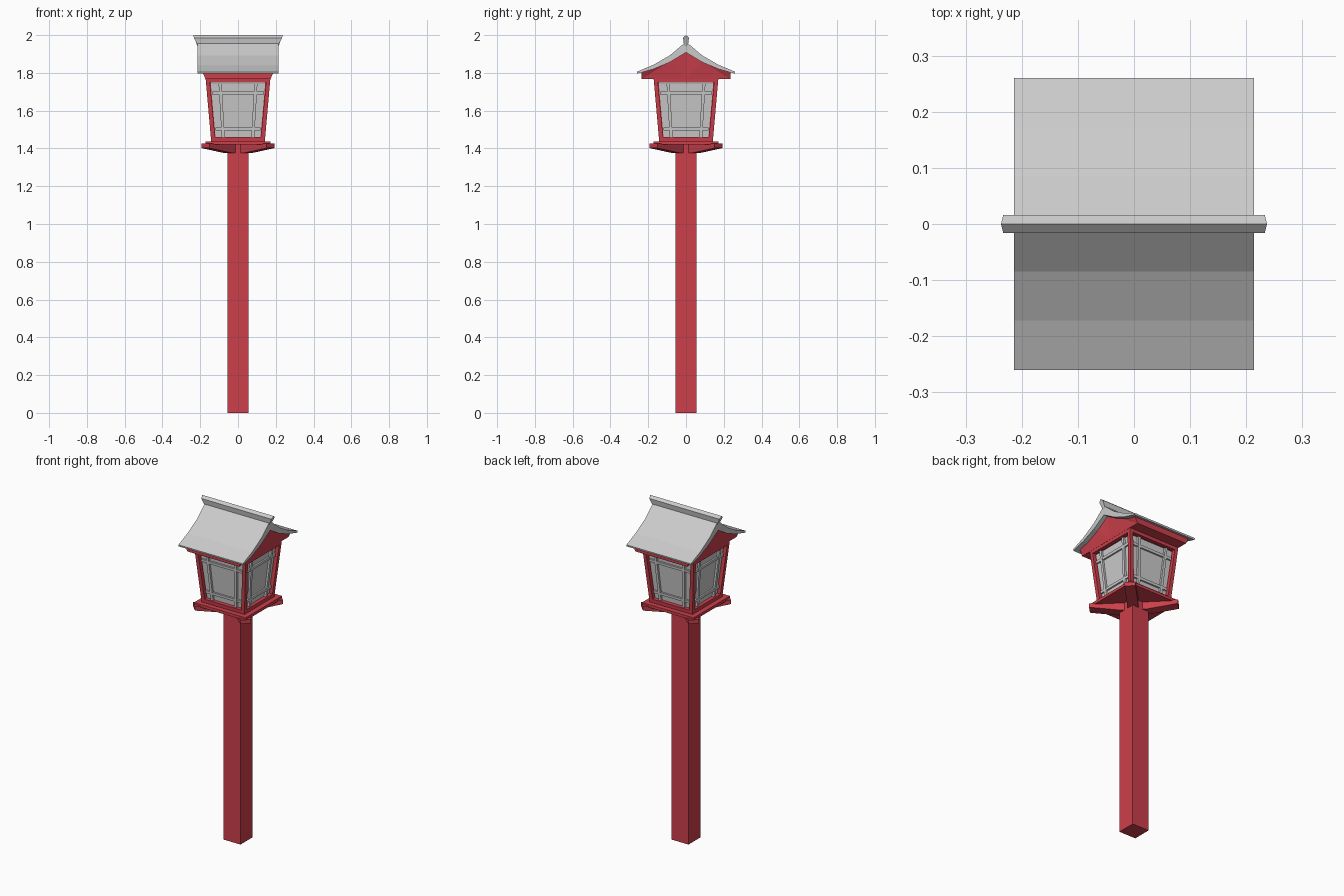
import bpy, bmesh, math
from mathutils import Matrix, Vector

if "Cube" in bpy.data.objects:
    bpy.data.objects.remove(bpy.data.objects["Cube"])

red = bpy.data.materials.new("red_paint")
red.diffuse_color = (0.6, 0.05, 0.07, 1)
red.use_nodes = True
red.node_tree.nodes["Principled BSDF"].inputs["Base Color"].default_value = red.diffuse_color


def finish(name, bm, mat=None):
    bmesh.ops.recalc_face_normals(bm, faces=bm.faces)
    me = bpy.data.meshes.new(name)
    bm.to_mesh(me)
    bm.free()
    ob = bpy.data.objects.new(name, me)
    bpy.context.collection.objects.link(ob)
    if mat:
        me.materials.append(mat)
    return ob


def loft(bm, a, b):
    """Closed solid between two matching outlines."""
    va, vb = [bm.verts.new(p) for p in a], [bm.verts.new(p) for p in b]
    n = len(va)
    for i in range(n):
        j = (i + 1) % n
        bm.faces.new((va[i], va[j], vb[j], vb[i]))
    return bm.faces.new(va[::-1]), bm.faces.new(vb)


def square(h, z):
    return [(-h, -h, z), (h, -h, z), (h, h, z), (-h, h, z)]


def block(name, h0, z0, h1, z1):
    bm = bmesh.new()
    loft(bm, square(h0, z0), square(h1, z1))
    return finish(name, bm, red)


def extrude_x(name, half, mat=None):
    """half: (y, z, x reach) from one side, mirrored across y and x."""
    ring = half + [(-y, z, x) for y, z, x in reversed(half) if y > 1e-6]
    bm = bmesh.new()
    caps = loft(bm, [(-x, y, z) for y, z, x in ring], [(x, y, z) for y, z, x in ring])
    bmesh.ops.triangulate(bm, faces=list(caps))
    return finish(name, bm, mat)


# Post and platform
block("post", 0.056, 0, 0.056, 1.425)
block("platform", 0.172, 1.42, 0.172, 1.437)

# Diagonal brackets under the platform corners
bm = bmesh.new()
profile = [(0.03, 1.426), (0.243, 1.426), (0.243, 1.402), (0.07, 1.375), (0.03, 1.375)]
for k in range(4):
    rot = Matrix.Rotation(math.radians(45 + 90 * k), 3, 'Z')
    loft(bm, [rot @ Vector((r, -0.03, z)) for r, z in profile],
         [rot @ Vector((r, 0.03, z)) for r, z in profile])
finish("corner_brackets", bm, red)

# Flared lamp housing with recessed window openings
Z0, Z1 = 1.437, 1.77


def half_width(z):
    return 0.142 + (z - Z0) * 0.088


bm = bmesh.new()
loft(bm, square(half_width(Z0), Z0), square(half_width(Z1), Z1))
bmesh.ops.recalc_face_normals(bm, faces=bm.faces)
sides = [f for f in bm.faces if abs(f.normal.z) < 0.5]
bmesh.ops.inset_individual(bm, faces=sides, thickness=0.031)
bmesh.ops.inset_individual(bm, faces=sides, thickness=0.0, depth=-0.025)
bmesh.ops.delete(bm, geom=sides, context='FACES')
finish("lamp_frame", bm, red)


def window_part(name, outline, d0, d1):
    """Slab parallel to each tilted wall; outline in (u, z), d = depth inside the wall."""
    bm = bmesh.new()
    for k in range(4):
        rot = Matrix.Rotation(math.radians(90 * k), 3, 'Z')
        loft(bm, *[[rot @ Vector((u, -half_width(z) + d, z)) for u, z in outline]
                   for d in (d0, d1)])
    finish(name, bm)


B, T = 1.46, 1.745
window_part("window_panes", [(-0.118, B), (0.118, B), (0.143, T), (-0.143, T)], 0.02, 0.03)
for s, side in ((-1, "left"), (1, "right")):
    window_part("lattice_upright_" + side,
                [(s * 0.070, B), (s * 0.086, B), (s * 0.103, T), (s * 0.087, T)], 0.008, 0.021)
for z, level in ((1.503, "lower"), (1.693, "upper")):
    w = half_width(z) - 0.028
    window_part("lattice_rail_" + level,
                [(-w, z - 0.008), (w, z - 0.008), (w, z + 0.008), (-w, z + 0.008)], 0.01, 0.021)

# Gable block carrying the roof
extrude_x("gable", [(0, 1.768, 0.172), (0.235, 1.768, 0.172), (0.235, 1.803, 0.188),
                    (0.172, 1.825, 0.188), (0.085, 1.862, 0.188), (0, 1.912, 0.188)], red)

# Swept roof with tapering thickness
R = 0.214
bm = bmesh.new()
outer = [(0, 1.965), (0.085, 1.893), (0.172, 1.843), (0.26, 1.806)]
inner = [(0.258, 1.796), (0.172, 1.82), (0.085, 1.857), (0, 1.908)]
half = outer + inner
ring = half + [(-y, z) for y, z in reversed(half) if y > 0]
# split into strips so the end caps stay clean
for s in (-1, 1):
    for i in range(3):
        q = [outer[i], outer[i + 1], inner[2 - i], inner[3 - i]]
        fs = loft(bm, [(-R, s * y, z) for y, z in q], [(R, s * y, z) for y, z in q])
bmesh.ops.remove_doubles(bm, verts=bm.verts, dist=1e-5)
inside = [f for f in bm.faces if len({round(v.co.y, 4) for v in f.verts}) == 1
          and abs(f.calc_center_median().y) < 0.2]
bmesh.ops.delete(bm, geom=inside, context='FACES')
finish("roof", bm)

# Flared ridge cap
extrude_x("ridge_cap", [(0, 1.935, 0.212), (0.010, 1.945, 0.214), (0.016, 1.986, 0.233),
                        (0, 2.0, 0.237)])
